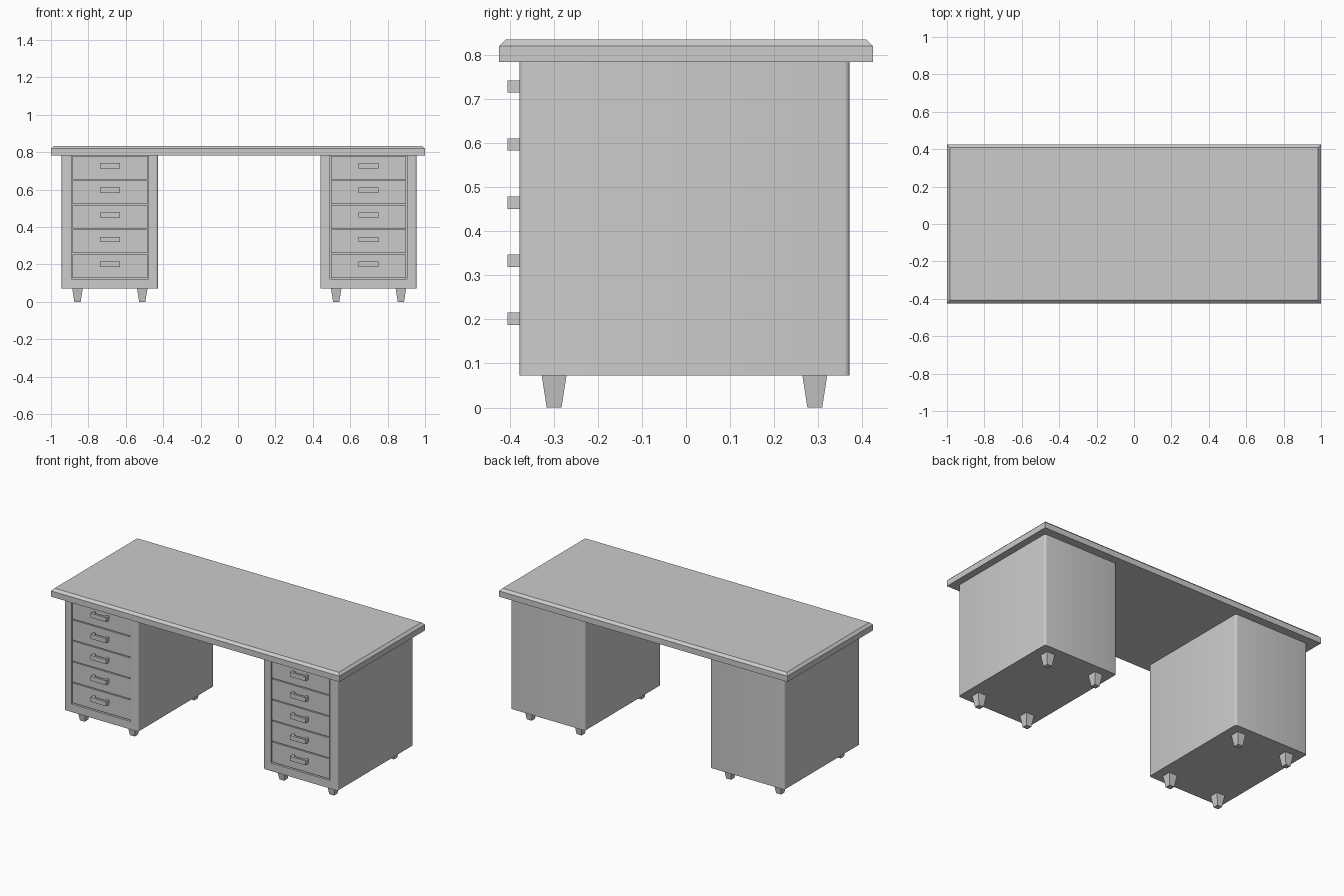
import bpy, bmesh
from mathutils import Vector

if "Cube" in bpy.data.objects:
    bpy.data.objects.remove(bpy.data.objects["Cube"])

YC = -0.0035            # pedestal centre in y
FRONT = -0.378          # pedestal front plane
Z0, Z1 = 0.072, 0.783   # pedestal bottom / top


def finish(name, bm):
    bmesh.ops.recalc_face_normals(bm, faces=bm.faces[:])
    me = bpy.data.meshes.new(name)
    bm.to_mesh(me)
    bm.free()
    ob = bpy.data.objects.new(name, me)
    bpy.context.collection.objects.link(ob)
    return ob


def add_box(bm, lo, hi):
    lo, hi = Vector(lo), Vector(hi)
    verts = bmesh.ops.create_cube(bm, size=1)["verts"]
    for v in verts:
        v.co = (lo + hi) / 2 + v.co * (hi - lo)
    return verts


def box(name, lo, hi):
    bm = bmesh.new()
    add_box(bm, lo, hi)
    return finish(name, bm)


def bevel(bm, test, width, segments):
    edges = [e for e in bm.edges if test(*(v.co for v in e.verts))]
    bmesh.ops.bevel(bm, geom=edges, offset=width, segments=segments,
                    profile=0.5, affect='EDGES')


# Desktop with chamfered upper rim
bm = bmesh.new()
add_box(bm, (-1, -0.424, Z1), (1, 0.424, 0.834))
bevel(bm, lambda a, b: a.z > 0.83 and b.z > 0.83, 0.015, 1)
finish("desktop", bm)


def pedestal(side, cx):
    # Cabinet with rounded upright corners
    bm = bmesh.new()
    add_box(bm, (cx - 0.2575, FRONT, Z0), (cx + 0.2575, 0.371, Z1))
    bevel(bm, lambda a, b: abs(a.z - b.z) > 0.1, 0.012, 4)
    cabinet = finish(side + "_cabinet", bm)

    # Recess for the drawers, open at the top
    cutter = box(side + "_recess_cutter", (cx - 0.206, FRONT - 0.05, 0.122),
                 (cx + 0.206, FRONT + 0.025, Z1 + 0.05))
    cutter.hide_render = True
    cutter.hide_viewport = True
    mod = cabinet.modifiers.new("recess", 'BOOLEAN')
    mod.operation = 'DIFFERENCE'
    mod.solver = 'EXACT'
    mod.object = cutter
    bpy.context.view_layer.objects.active = cabinet
    cabinet.select_set(True)
    bpy.ops.object.modifier_apply(modifier=mod.name)
    bpy.data.objects.remove(cutter)
    bpy.ops.object.shade_smooth_by_angle(angle=0.6)
    cabinet.select_set(False)

    # Drawer fronts and bar handles
    pitch = 0.1317
    face = FRONT + 0.004
    for i in range(5):
        z = 0.125 + i * pitch
        box(f"{side}_drawer_{i + 1}", (cx - 0.200, face, z + 0.003),
            (cx + 0.200, FRONT + 0.025, z + pitch - 0.003))
        h = 0.201 + i * pitch
        bm = bmesh.new()
        add_box(bm, (cx - 0.054, -0.405, h - 0.014), (cx + 0.054, -0.391, h + 0.014))
        for s in (-1, 1):
            x = cx + s * 0.047
            add_box(bm, (x - 0.007, -0.391, h - 0.014), (x + 0.007, face, h + 0.014))
        finish(f"{side}_handle_{i + 1}", bm)

    # Tapered square feet
    for sx in (-1, 1):
        for sy, row in ((-1, "front"), (1, "back")):
            px, py = cx + sx * 0.173, YC + sy * 0.2955
            bm = bmesh.new()
            for v in add_box(bm, (px - 0.028, py - 0.028, 0), (px + 0.028, py + 0.028, Z0)):
                if v.co.z < 0.01:
                    v.co.x = px + (v.co.x - px) * 0.6
                    v.co.y = py + (v.co.y - py) * 0.6
            finish(f"{side}_{row}_foot_{'inner' if sx * cx < 0 else 'outer'}", bm)


pedestal("left", -0.685)
pedestal("right", 0.698)
